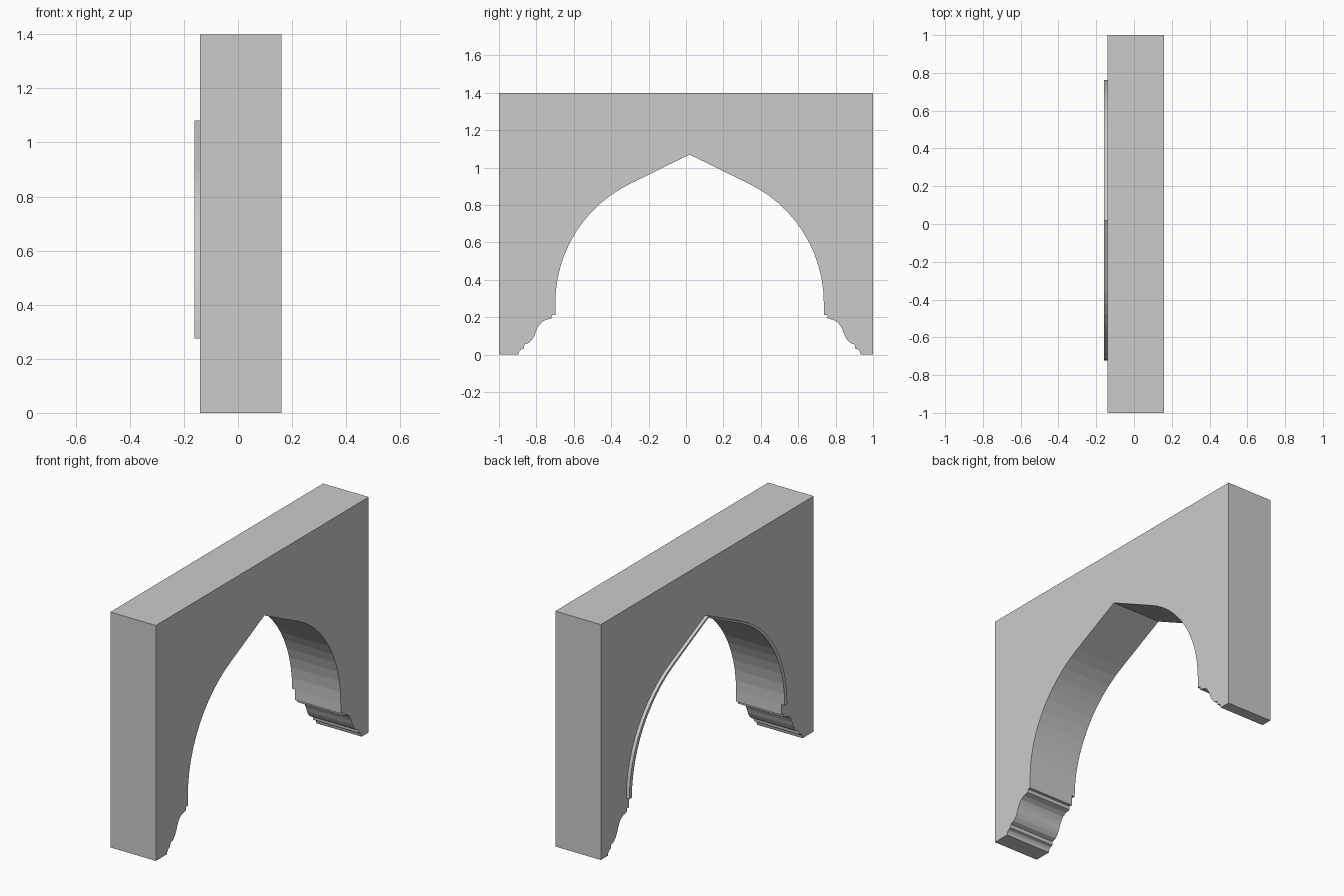
import bpy, bmesh
from math import sin, cos, radians

if "Cube" in bpy.data.objects:
    bpy.data.objects.remove(bpy.data.objects["Cube"])

CENTRE = 0.019           # arch axis along y
WALL_X = (-0.14, 0.16)
TRIM_X = (-0.16, -0.14)
SPRING, RADIUS, HALF, APEX = 0.275, 0.71, 0.718, 1.07


def mirrored(half):
    """Half profile (base to apex) -> full path from +y foot to -y foot."""
    right = [(CENTRE + y, z) for y, z in half]
    left = [(CENTRE - y, z) for y, z in reversed(half[:-1])]
    return right + left


def extrude_outline(name, outline, x0, x1):
    bm = bmesh.new()
    face = bm.faces.new([bm.verts.new((x0, y, z)) for y, z in outline])
    ext = bmesh.ops.extrude_face_region(bm, geom=[face])
    moved = [v for v in ext["geom"] if isinstance(v, bmesh.types.BMVert)]
    bmesh.ops.translate(bm, verts=moved, vec=(x1 - x0, 0, 0))
    bmesh.ops.triangulate(bm, faces=[f for f in bm.faces if len(f.verts) > 4])
    bmesh.ops.recalc_face_normals(bm, faces=bm.faces)
    mesh = bpy.data.meshes.new(name)
    bm.to_mesh(mesh)
    bm.free()
    obj = bpy.data.objects.new(name, mesh)
    bpy.context.collection.objects.link(obj)
    return obj


# Moulded corbel at the foot of the arch, stepping inward as it rises
corbel = [(0.915, 0), (0.911, 0.016), (0.902, 0.027), (0.885, 0.033),
          (0.883, 0.054), (0.858, 0.063), (0.840, 0.082), (0.828, 0.105),
          (0.819, 0.130), (0.808, 0.152), (0.793, 0.172), (0.770, 0.186),
          (0.738, 0.193), (0.736, 0.213), (HALF, 0.213)]

# Pointed arch: circular haunch, then a straight run to the apex
STEPS = 12
arch = []
for i in range(STEPS + 1):
    a = radians(64.5) * i / STEPS
    arch.append((HALF - RADIUS + RADIUS * cos(a), SPRING + RADIUS * sin(a)))
arch.append((0, APEX))

# Wall with the arched opening
opening = mirrored(corbel + arch)
extrude_outline("arch_wall", opening + [(-1, 0), (-1, 1.4), (1, 1.4), (1, 0)], *WALL_X)

# Thin raised trim around the arch on one face
outer = [(y * 1.034, SPRING + (z - SPRING) * 1.014) for y, z in arch]
extrude_outline("arch_trim", mirrored(arch) + mirrored(outer)[::-1], *TRIM_X)
